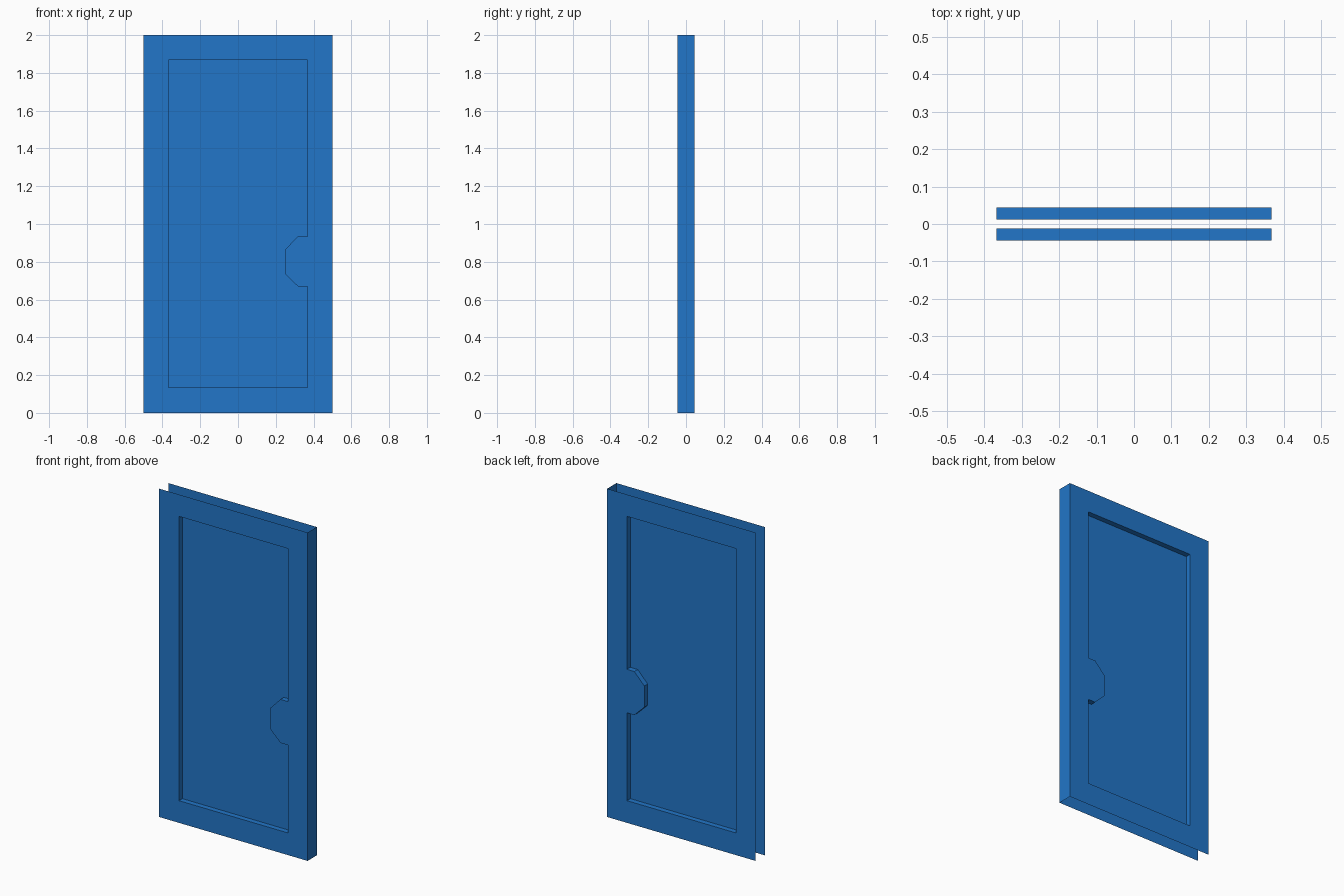
import bpy, bmesh

if "Cube" in bpy.data.objects:
    bpy.data.objects.remove(bpy.data.objects["Cube"])

W, H, Y, REC = 0.5, 2.0, 0.0445, 0.012      # half width, height, outer and recessed depth
IN, Z0, Z1 = 0.367, 0.135, 1.867            # recessed panel limits

mat = bpy.data.materials.new("blue")
mat.diffuse_color = (0.016, 0.18, 0.58, 1)
mat.use_nodes = True
mat.node_tree.nodes["Principled BSDF"].inputs["Base Color"].default_value = mat.diffuse_color

outer = [(-W, 0), (W, 0), (W, H), (-W, H)]
# panel outline with the chamfered lock plate cutting into the right side
inner = [(-IN, Z0), (IN, Z0), (IN, 0.67), (0.317, 0.67), (0.25, 0.735),
         (0.25, 0.865), (0.317, 0.935), (IN, 0.935), (IN, Z1), (-IN, Z1)]


def finish(name, bm):
    me = bpy.data.meshes.new(name)
    bm.to_mesh(me)
    bm.free()
    me.materials.append(mat)
    bpy.context.collection.objects.link(bpy.data.objects.new(name, me))


def loop(bm, pts, y):
    vs = [bm.verts.new((x, y, z)) for x, z in pts]
    return vs, [bm.edges.new((vs[i - 1], vs[i])) for i in range(len(vs))]


def door_skin(name, s):
    bm = bmesh.new()
    # flat frame around the opening
    _, e_out = loop(bm, outer, s * Y)
    v_in, e_in = loop(bm, inner, s * Y)
    bmesh.ops.triangle_fill(bm, edges=e_out + e_in, use_beauty=True, normal=(0, s, 0))
    # recess walls and sunken panel
    v_rec, _ = loop(bm, inner, s * REC)
    for i in range(len(inner)):
        bm.faces.new((v_in[i - 1], v_in[i], v_rec[i], v_rec[i - 1]))
    panel = bm.faces.new(v_rec)
    bmesh.ops.recalc_face_normals(bm, faces=bm.faces[:])
    bm.normal_update()
    if panel.normal.y * s < 0:
        bmesh.ops.reverse_faces(bm, faces=bm.faces[:])
    finish(name, bm)


door_skin("door_front", -1)
door_skin("door_back", 1)

# closing edge on the lock side (top, bottom and hinge side stay open)
bm = bmesh.new()
bm.faces.new([bm.verts.new((W, y, z)) for y, z in ((-Y, 0), (Y, 0), (Y, H), (-Y, H))])
finish("door_edge", bm)
